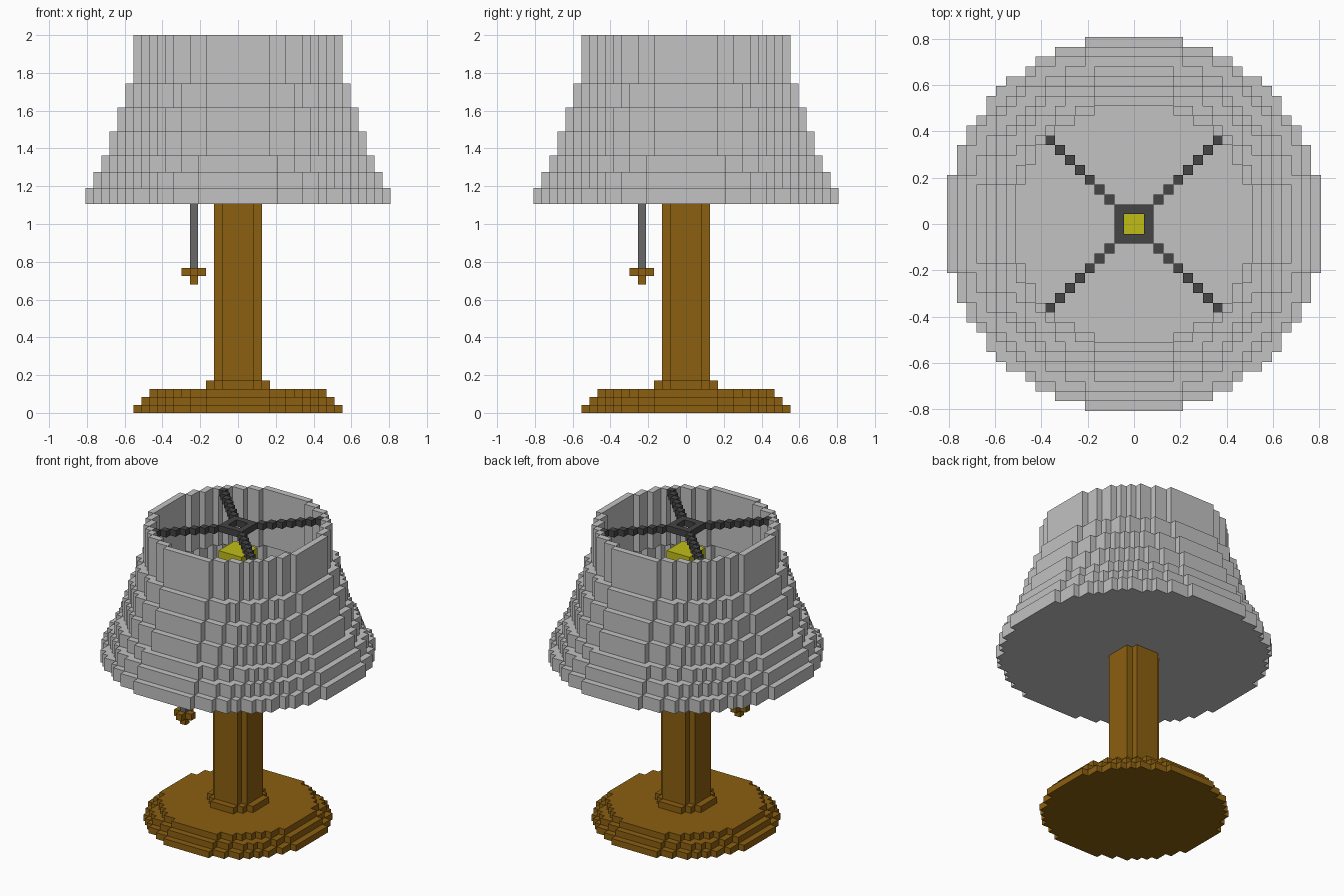
import bpy
import bmesh

V = 2 / 47  # size of one block

if "Cube" in bpy.data.objects:
    bpy.data.objects.remove(bpy.data.objects["Cube"], do_unlink=True)


def material(name, rgb):
    m = bpy.data.materials.new(name)
    m.use_nodes = True
    m.diffuse_color = (*rgb, 1)
    bsdf = next(n for n in m.node_tree.nodes if n.type == 'BSDF_PRINCIPLED')
    bsdf.inputs["Base Color"].default_value = (*rgb, 1)
    return m


GREY = material("light grey fabric", (0.54, 0.54, 0.54))
WOOD = material("brown wood", (0.26, 0.115, 0.005))
YELLOW = material("yellow bulb", (0.53, 0.51, 0.008))
DARK = material("dark metal", (0.058, 0.058, 0.058))
CHAIN = material("grey metal", (0.14, 0.14, 0.14))


def disc(h):
    """Cells of a stepped round disc, h blocks from centre to side."""
    fold = lambda i: i if i >= 0 else -1 - i
    return {(i, j) for i in range(-h, h) for j in range(-h, h)
            if fold(i) ** 2 + fold(j) ** 2 <= (h - 0.5) ** 2}


def square(h):
    return {(i, j) for i in range(-h, h) for j in range(-h, h)}


def blocks(name, mat, layers):
    """One object from (cells, bottom, top) layers, measured in blocks."""
    bm = bmesh.new()
    for cells, z0, z1 in layers:
        verts = {}

        def vert(x, y, z):
            key = (x, y, z)
            if key not in verts:
                verts[key] = bm.verts.new((x * V, y * V, z * V))
            return verts[key]

        for i, j in sorted(cells):
            ring = [(i, j), (i + 1, j), (i + 1, j + 1), (i, j + 1)]
            beside = [(i, j - 1), (i + 1, j), (i, j + 1), (i - 1, j)]
            bm.faces.new([vert(*p, z1) for p in ring])
            bm.faces.new([vert(*p, z0) for p in reversed(ring)])
            # Side walls only where the neighbouring cell is empty
            for k in range(4):
                if beside[k] not in cells:
                    a, b = ring[k], ring[(k + 1) % 4]
                    bm.faces.new([vert(*a, z0), vert(*b, z0),
                                  vert(*b, z1), vert(*a, z1)])
    mesh = bpy.data.meshes.new(name)
    bm.to_mesh(mesh)
    bm.free()
    mesh.materials.append(mat)
    obj = bpy.data.objects.new(name, mesh)
    bpy.context.collection.objects.link(obj)
    return obj


# Stepped foot with a collar, and the post
blocks("base", WOOD, [(disc(13), 0, 1), (disc(12), 1, 2), (disc(11), 2, 3)])
blocks("base_collar", WOOD, [(disc(4), 3, 4)])
blocks("post", WOOD, [(disc(3), 4, 26)])

# Closed floor of the shade, then hollow rings narrowing to the open top
blocks("shade_floor", GREY, [(disc(19), 26, 27)])
rings = [(19, 27, 28), (18, 28, 30), (17, 30, 32), (16, 32, 35),
         (15, 35, 38), (14, 38, 41)]
shade = [(disc(h) - disc(h - 2), z0, z1) for h, z0, z1 in rings]
shade.append((disc(13) - disc(12), 41, 47))
blocks("shade", GREY, shade)

# Bulb standing inside the shade
blocks("bulb", YELLOW, [(square(2), 27, 43)])

# Four diagonal arms and the square centre frame at the rim
blocks("frame_centre", DARK, [(square(2) - square(1), 46, 47)])
for side, sx in (("left", 1), ("right", -1)):
    for end, sy in (("front", -1), ("back", 1)):
        arm = [({(k if sx > 0 else -1 - k, k if sy > 0 else -1 - k)}, 46, 47)
               for k in range(2, 9)]
        blocks(f"frame_arm_{end}_{side}", DARK, arm)

# Pull chain with its cross-shaped knob
c = -6
blocks("pull_chain", CHAIN, [({(c, c)}, 18, 26)])
cross = {(c, c), (c - 1, c), (c + 1, c), (c, c - 1), (c, c + 1)}
blocks("pull_knob", WOOD, [({(c, c)}, 16, 17), (cross, 17, 18)])
